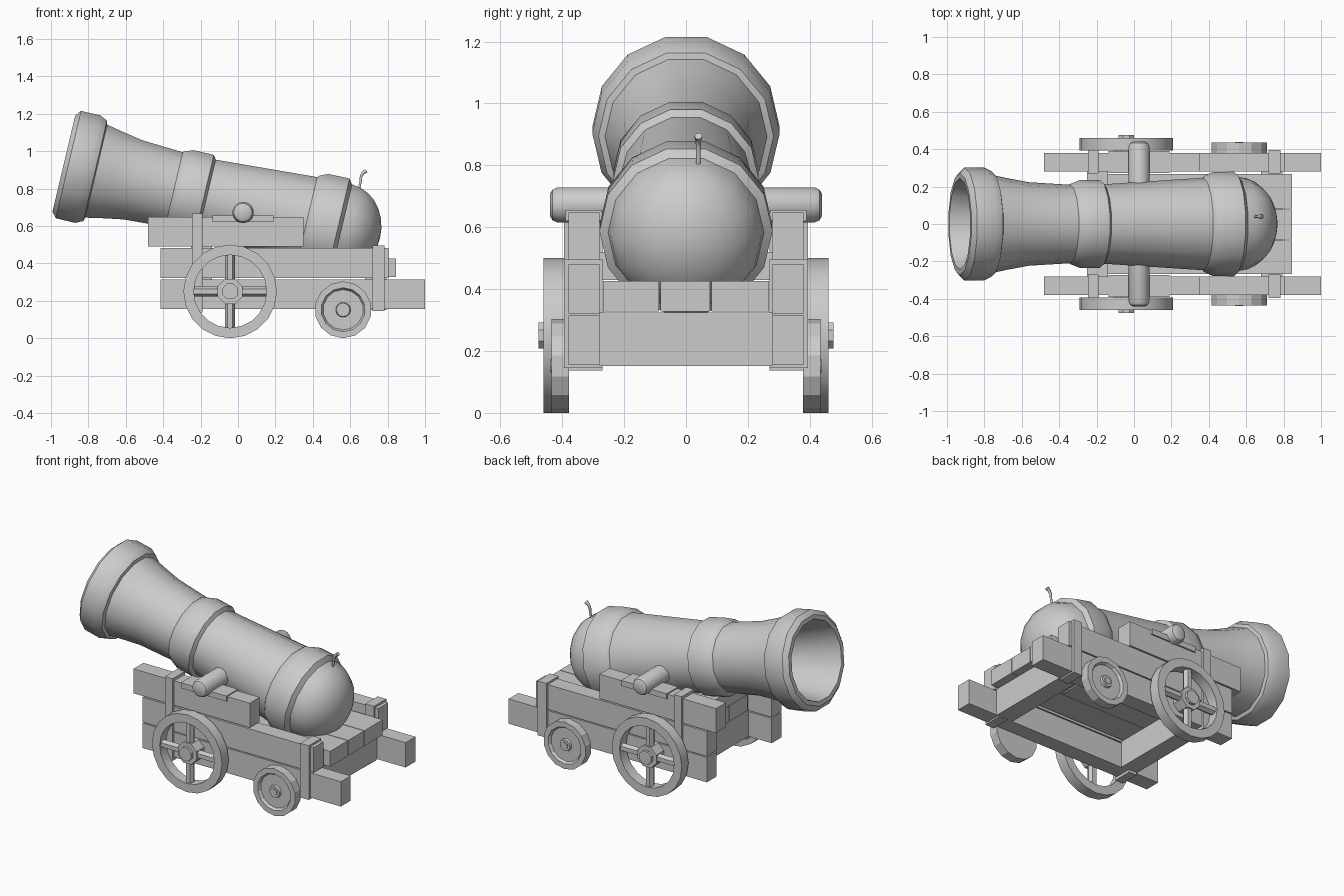
import bpy, bmesh
from math import sin, cos, pi, radians
from mathutils import Matrix, Vector

if "Cube" in bpy.data.objects:
    bpy.data.objects.remove(bpy.data.objects["Cube"])


def finish(name, bm, angle=32):
    bmesh.ops.remove_doubles(bm, verts=bm.verts, dist=1e-5)
    bmesh.ops.recalc_face_normals(bm, faces=bm.faces)
    for f in bm.faces:
        f.smooth = True
    for e in bm.edges:
        e.smooth = e.calc_face_angle(0) < radians(angle)
    me = bpy.data.meshes.new(name)
    bm.to_mesh(me)
    bm.free()
    ob = bpy.data.objects.new(name, me)
    bpy.context.collection.objects.link(ob)
    return ob


def lathe(name, profile, n, matrix, closed=False, phase=0.0, angle=32):
    """Revolve (height, radius) points around local z."""
    bm = bmesh.new()
    rings = [[bm.verts.new(matrix @ Vector((r * sin(2 * pi * i / n + phase),
                                            r * cos(2 * pi * i / n + phase), h)))
              for i in range(n)] for h, r in profile]
    pairs = list(zip(rings, rings[1:]))
    if closed:
        pairs.append((rings[-1], rings[0]))
    for a, b in pairs:
        for i in range(n):
            j = (i + 1) % n
            bm.faces.new((a[i], a[j], b[j], b[i]))
    return finish(name, bm, angle)


def box(name, x, y, z):
    bm = bmesh.new()
    bmesh.ops.create_cube(bm, size=1)
    for v in bm.verts:
        v.co = [(a + b) / 2 + c * (b - a) for (a, b), c in zip((x, y, z), v.co)]
    return finish(name, bm)


# Barrel: bore, muzzle ring, neck, two bands and domed breech
tilt = Matrix.Translation((-0.931, 0, 0.934)) @ Matrix.Rotation(radians(103.3), 4, 'Y')
profile = [(1.0, 0), (1.0, 0.15), (0.4, 0.175), (0.15, 0.215), (0.0, 0.245),
           (0.0, 0.272), (0.025, 0.302), (0.13, 0.303), (0.172, 0.283), (0.178, 0.262),
           (0.27, 0.243), (0.38, 0.223), (0.605, 0.210), (0.61, 0.216), (0.66, 0.235),
           (0.77, 0.235), (0.785, 0.212), (1.335, 0.247), (1.345, 0.258), (1.39, 0.278),
           (1.505, 0.280), (1.525, 0.252)]
profile += [(1.53 + 0.207 * sin(t * pi / 14), 0.25 * cos(t * pi / 14)) for t in range(1, 7)]
profile.append((1.737, 0))
lathe("barrel", profile, 14, tilt)

# Trunnion bar with rounded ends
half = [(0.44, 0), (0.44, 0.035), (0.432, 0.049), (0.415, 0.057)]
lathe("trunnion", half + [(-h, r) for h, r in reversed(half)], 14,
      Matrix.Translation((0.027, 0, 0.672)) @ Matrix.Rotation(radians(-90), 4, 'X'))

# Fuse: short bent cord
cu = bpy.data.curves.new("fuse", 'CURVE')
cu.dimensions = '3D'
cu.bevel_depth = 0.009
cu.bevel_resolution = 1
cu.use_fill_caps = True
sp = cu.splines.new('POLY')
pts = [(0.645, 0.79, 0.8), (0.655, 0.835, 0.8), (0.658, 0.865, 0.9),
       (0.668, 0.882, 1.1), (0.686, 0.895, 1.5)]
sp.points.add(len(pts) - 1)
for p, (x, z, r) in zip(sp.points, pts):
    p.co = (x, 0.04, z, 1)
    p.radius = r
bpy.context.collection.objects.link(bpy.data.objects.new("fuse", cu))

# Sides of the carriage, mirrored left and right
for s, tag in ((-1, "front"), (1, "back")):
    def yy(a, b):
        return tuple(sorted((s * a, s * b)))

    # Stacked rail planks
    box(tag + "_lower_rail", (-0.415, 1.0), yy(0.28, 0.38), (0.155, 0.315))
    box(tag + "_middle_rail", (-0.415, 0.805), yy(0.28, 0.38), (0.322, 0.482))
    box(tag + "_upper_rail", (-0.48, 0.35), yy(0.28, 0.38), (0.49, 0.648))

    # Iron straps around the rails, and the trunnion plate
    box(tag + "_fore_strap", (-0.245, -0.19), yy(0.27, 0.395), (0.137, 0.667))
    box(tag + "_aft_strap", (0.72, 0.782), yy(0.27, 0.395), (0.145, 0.495))
    box(tag + "_trunnion_plate", (-0.135, 0.19), yy(0.272, 0.39), (0.62, 0.655))

    # Large spoked wheel
    face = Matrix.Rotation(radians(-90 * s), 4, 'X')
    big = Matrix.Translation((-0.042, 0, 0.25)) @ face
    lathe(tag + "_large_wheel_rim",
          [(0.392, 0.195), (0.392, 0.25), (0.46, 0.25), (0.46, 0.195)], 20, big, True)
    lathe(tag + "_large_wheel_hub",
          [(0.37, 0), (0.37, 0.072), (0.458, 0.072), (0.458, 0.045), (0.477, 0.045),
           (0.477, 0)], 8, big, phase=pi / 8)
    for k in range(4):
        spoke = (Matrix.Translation((-0.042, s * 0.426, 0.25))
                 @ Matrix.Rotation(k * pi / 2, 4, 'Y'))
        lathe(tag + "_spoke", [(0.04, 0), (0.04, 0.027), (0.21, 0.027), (0.21, 0)],
              6, spoke, phase=pi / 6)

    # Small solid wheel with recessed face and axle pin
    small = Matrix.Translation((0.562, 0, 0.152)) @ face
    lathe(tag + "_small_wheel",
          [(0.378, 0), (0.378, 0.152), (0.435, 0.152), (0.435, 0.118), (0.418, 0.108),
           (0.418, 0.04), (0.432, 0.036), (0.432, 0)], 14, small, angle=20)
    lathe(tag + "_small_wheel_pin", [(0.40, 0), (0.40, 0.022), (0.438, 0.022), (0.438, 0)],
          8, small)

# Cross beams and floor planks
box("rear_cross_beam", (0.68, 0.795), (-0.28, 0.28), (0.152, 0.325))
box("front_cross_beam", (-0.25, -0.14), (-0.28, 0.28), (0.155, 0.325))
box("front_upper_beam", (-0.25, -0.14), (-0.28, 0.28), (0.43, 0.52))
for a, b in ((-0.268, -0.087), (-0.083, 0.078), (0.082, 0.268)):
    box("floor_plank", (-0.25, 0.845), (a, b), (0.328, 0.427))
